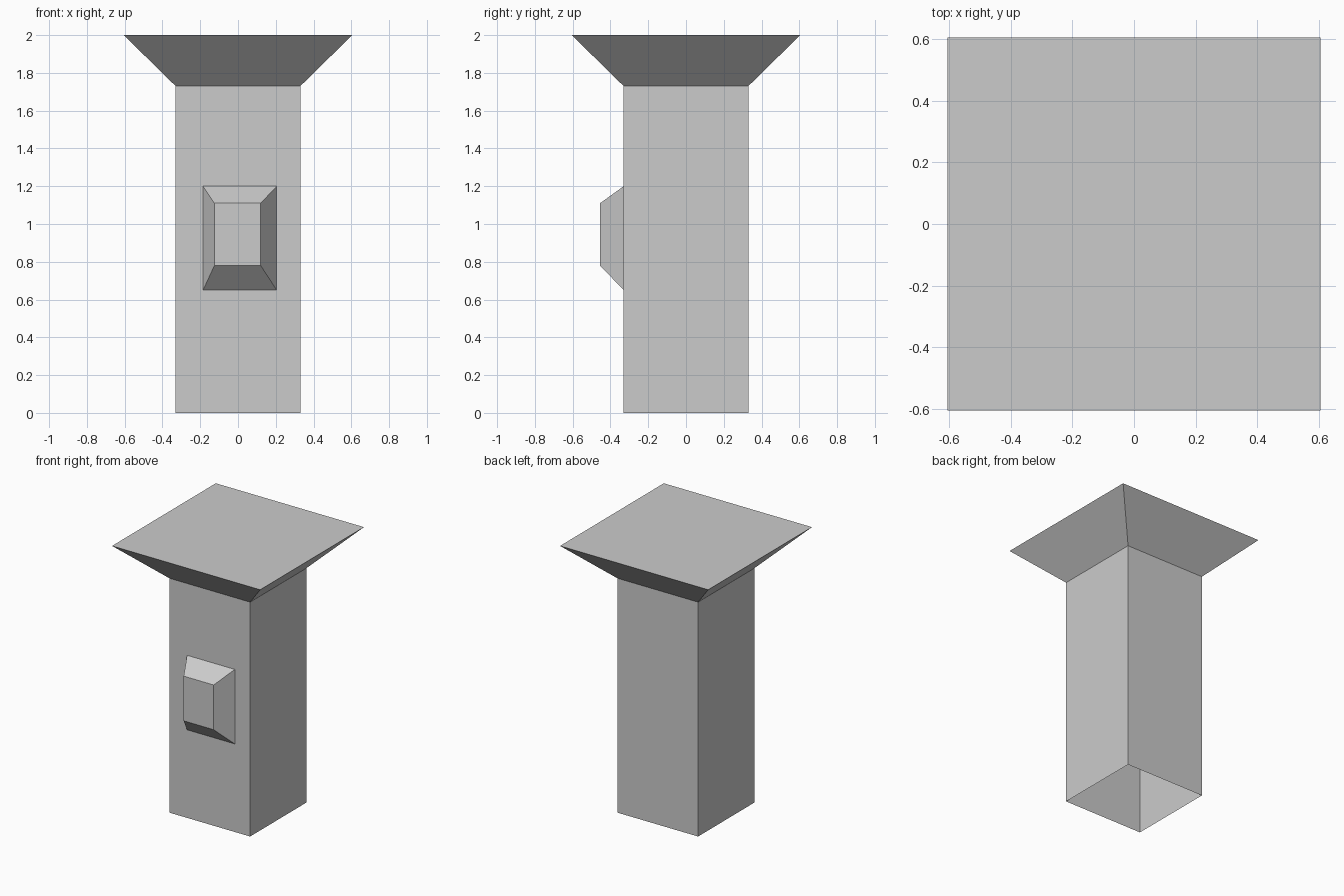
import bpy
import bmesh
from mathutils import Vector

cube = bpy.data.objects.get("Cube")
if cube:
    bpy.data.objects.remove(cube, do_unlink=True)

stone = bpy.data.materials.new("grey_stone")
stone.use_nodes = True
grey = (0.6, 0.6, 0.6, 1.0)
stone.diffuse_color = grey
stone.node_tree.nodes["Principled BSDF"].inputs["Base Color"].default_value = grey


def loft(name, rings, cap_end=True):
    """Join rings of corners with flat sides, leaving the first ring open."""
    bm = bmesh.new()
    loops = [[bm.verts.new(p) for p in ring] for ring in rings]
    for a, b in zip(loops, loops[1:]):
        for i in range(len(a)):
            j = (i + 1) % len(a)
            bm.faces.new((a[i], a[j], b[j], b[i]))
    if cap_end:
        bm.faces.new(loops[-1])
    mesh = bpy.data.meshes.new(name)
    bm.to_mesh(mesh)
    bm.free()
    mesh.materials.append(stone)
    obj = bpy.data.objects.new(name, mesh)
    bpy.context.collection.objects.link(obj)
    return obj


def square(half, z):
    return [Vector((x * half, y * half, z))
            for x, y in ((-1, -1), (1, -1), (1, 1), (-1, 1))]


def upright(x0, x1, z0, z1, y):
    return [Vector(p) for p in ((x0, y, z0), (x1, y, z0), (x1, y, z1), (x0, y, z1))]


SHAFT, CAP, NECK, TOP = 0.33, 0.605, 1.73, 2.0

# Hollow square shaft, open underneath
loft("pillar_shaft", [square(SHAFT, 0), square(SHAFT, NECK)], cap_end=False)

# Flared cap with a flat top
loft("flared_cap", [square(SHAFT, NECK), square(CAP, TOP)])

# Bevelled panel on the front, slightly off centre
loft("front_panel", [upright(-0.185, 0.205, 0.65, 1.2, -SHAFT),
                     upright(-0.125, 0.12, 0.78, 1.11, -0.455)])
